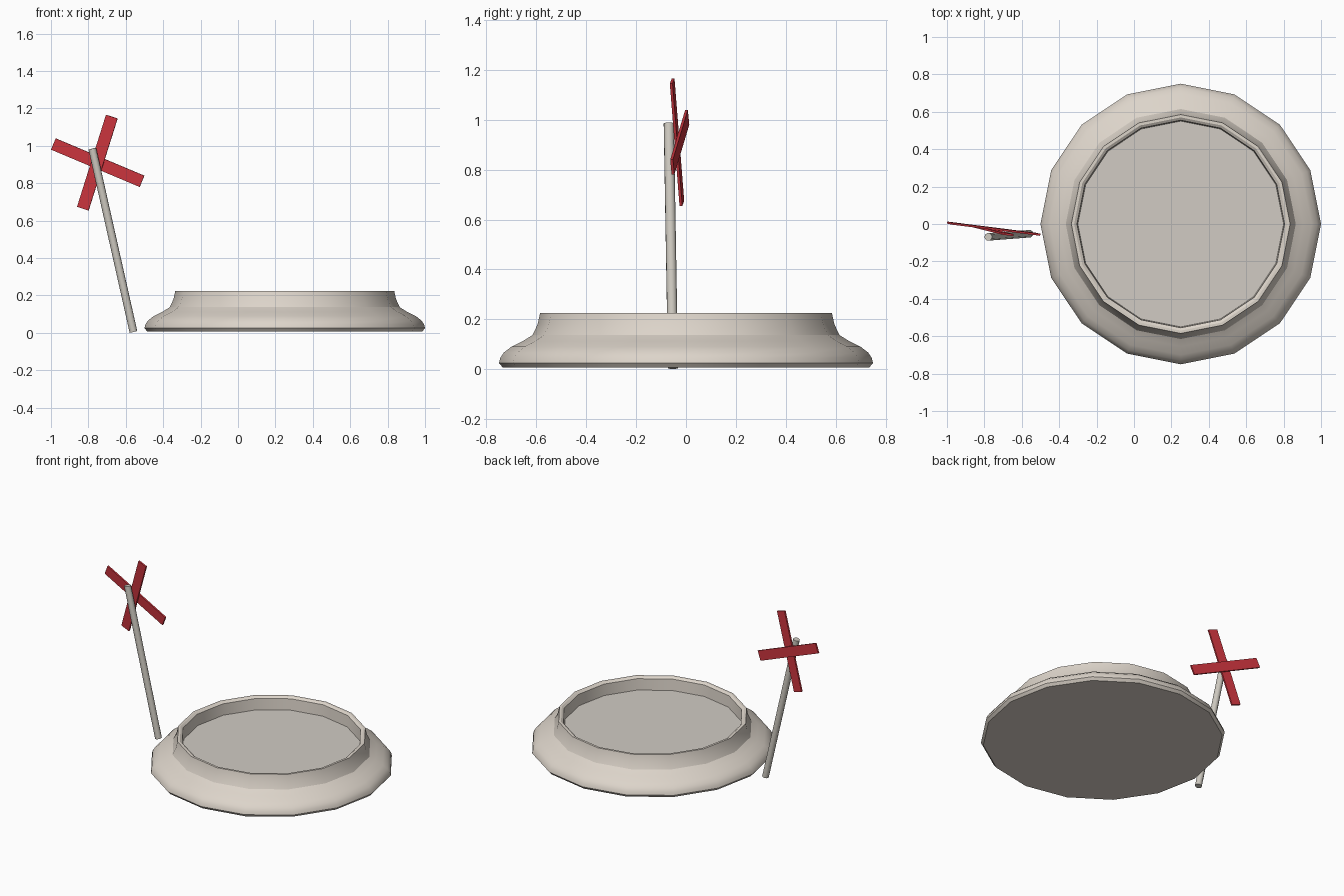
import bpy, bmesh, math
from mathutils import Vector, Matrix

if "Cube" in bpy.data.objects:
    bpy.data.objects.remove(bpy.data.objects["Cube"])


def material(name, rgb):
    m = bpy.data.materials.new(name)
    m.diffuse_color = (*rgb, 1)
    m.use_nodes = True
    m.node_tree.nodes["Principled BSDF"].inputs["Base Color"].default_value = m.diffuse_color
    return m


STONE = material("warm_stone", (0.72, 0.66, 0.59))
FLOOR = material("pale_floor", (0.64, 0.60, 0.55))
POLE = material("grey_post", (0.62, 0.59, 0.53))
RED = material("red_paint", (0.60, 0.035, 0.048))


def make_object(name, bm, mat, smooth=None):
    bmesh.ops.recalc_face_normals(bm, faces=bm.faces)
    me = bpy.data.meshes.new(name)
    bm.to_mesh(me)
    bm.free()
    ob = bpy.data.objects.new(name, me)
    bpy.context.collection.objects.link(ob)
    me.materials.append(mat)
    if smooth:
        bpy.ops.object.select_all(action='DESELECT')
        ob.select_set(True)
        bpy.context.view_layer.objects.active = ob
        bpy.ops.object.shade_smooth_by_angle(angle=math.radians(smooth))
    return ob


# Round basin: 16-sided lathe of (radius, height), closed by bottom and floor
SIDES, CX = 16, 0.25
profile = [(0.735, 0.007), (0.75, 0.025), (0.745, 0.045), (0.73, 0.067),
           (0.70, 0.09), (0.655, 0.112), (0.615, 0.137), (0.595, 0.18),
           (0.585, 0.225), (0.57, 0.225), (0.555, 0.215), (0.55, 0.14)]
bm = bmesh.new()
rings = []
for r, z in profile:
    rings.append([bm.verts.new((CX + r * math.cos(2 * math.pi * i / SIDES),
                                r * math.sin(2 * math.pi * i / SIDES), z))
                  for i in range(SIDES)])
for a, b in zip(rings, rings[1:]):
    for i in range(SIDES):
        j = (i + 1) % SIDES
        bm.faces.new((a[i], a[j], b[j], b[i]))
bm.faces.new(rings[0])
floor = bm.faces.new(rings[-1])
floor.material_index = 1
basin = make_object("round_basin", bm, STONE, 30)
basin.data.materials.append(FLOOR)

# Leaning post
p0, p1 = Vector((-0.559, -0.052, 0.005)), Vector((-0.779, -0.069, 0.985))
d = p1 - p0
bm = bmesh.new()
bmesh.ops.create_cone(bm, cap_ends=True, segments=10, radius1=0.021, radius2=0.021,
                      depth=d.length,
                      matrix=Matrix.Translation((p0 + p1) / 2)
                      @ d.to_track_quat('Z', 'Y').to_matrix().to_4x4())
make_object("leaning_post", bm, POLE, 40)

# Crossed planks lying in one tilted plane behind the post
A = Vector((0.475, -0.06, -0.20))
B = Vector((0.155, -0.039, 0.492))
NORMAL = A.cross(B).normalized()


def plank(name, centre, direction, length):
    x = direction.normalized()
    y = NORMAL.cross(x)
    rot = Matrix((x, y, NORMAL)).transposed().to_4x4()
    bm = bmesh.new()
    bmesh.ops.create_cube(bm, size=1, matrix=Matrix.Translation(centre) @ rot
                          @ Matrix.Diagonal((length, 0.065, 0.011, 1)))
    make_object(name, bm, RED)


plank("cross_plank_back", (-0.75, -0.025, 0.91), A, 0.517)
plank("cross_plank_front", (-0.752, -0.036, 0.91), B, 0.517)
